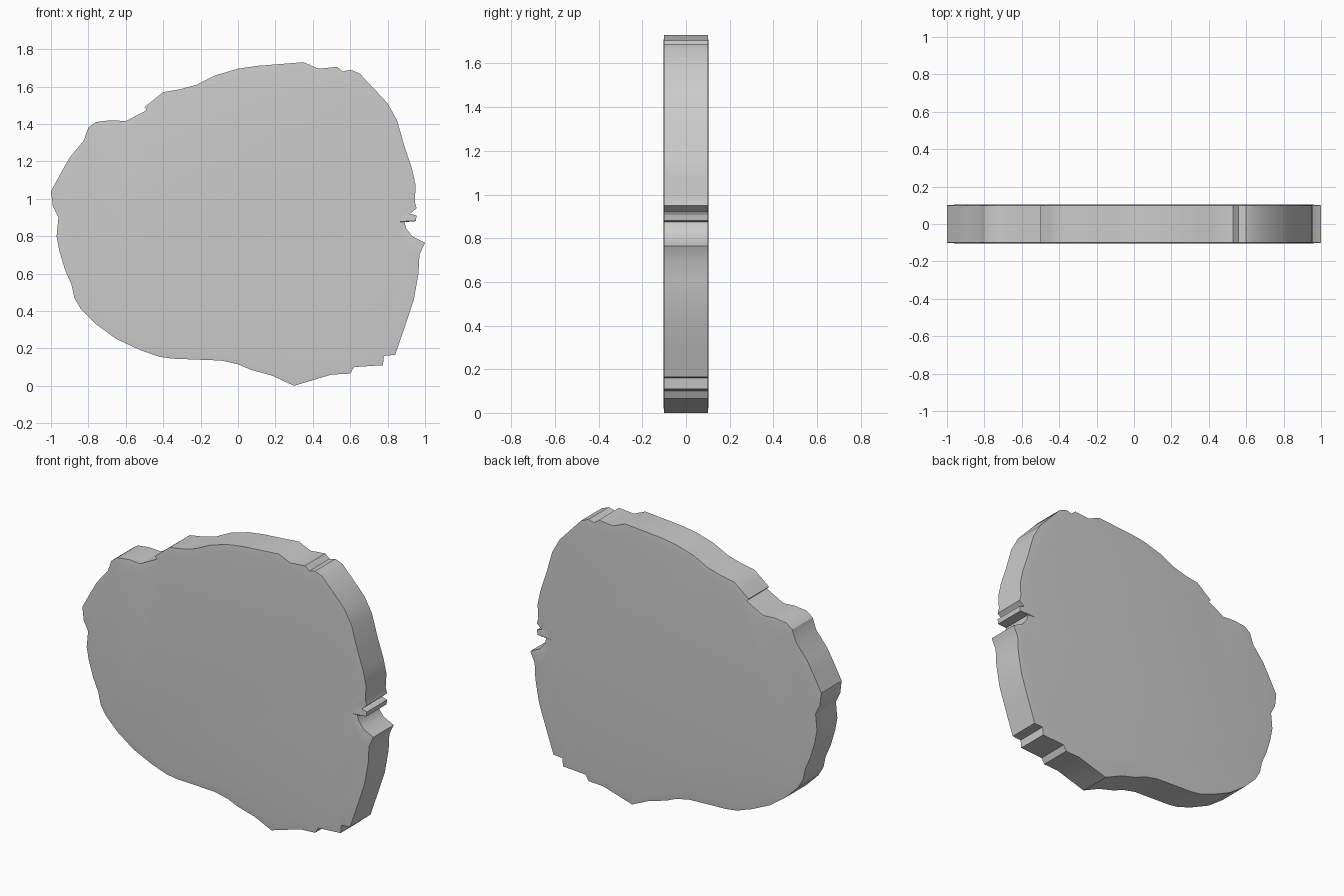
import bpy, bmesh, math

# Outline of the slab in the front view (x, z), running clockwise from the bottom tip
OUTLINE = [
    (0.30, 0.0), (0.18, 0.055), (0.07, 0.085), (0.0, 0.115), (-0.09, 0.135),
    (-0.35, 0.145), (-0.42, 0.155), (-0.52, 0.19), (-0.65, 0.25), (-0.76, 0.33),
    (-0.84, 0.41), (-0.875, 0.47), (-0.89, 0.54), (-0.925, 0.62), (-0.955, 0.72),
    (-0.97, 0.80), (-0.96, 0.90), (-0.99, 0.96), (-1.0, 1.04), (-0.94, 1.15),
    (-0.90, 1.22), (-0.825, 1.31), (-0.80, 1.38), (-0.76, 1.41), (-0.68, 1.42),
    (-0.60, 1.415), (-0.485, 1.475), (-0.50, 1.49), (-0.45, 1.53), (-0.40, 1.57),
    (-0.31, 1.585), (-0.22, 1.61), (-0.12, 1.66), (0.0, 1.695), (0.10, 1.71),
    (0.35, 1.73), (0.43, 1.695), (0.53, 1.705), (0.56, 1.68), (0.60, 1.69),
    (0.65, 1.67), (0.735, 1.58), (0.80, 1.51), (0.85, 1.42), (0.89, 1.28),
    (0.93, 1.16), (0.95, 1.07), (0.945, 0.985), (0.955, 0.95), (0.92, 0.92),
    (0.955, 0.91), (0.95, 0.88), (0.89, 0.875), (0.90, 0.84), (0.93, 0.80),
    (1.0, 0.765), (0.97, 0.70), (0.965, 0.60), (0.94, 0.46), (0.89, 0.31),
    (0.84, 0.165), (0.78, 0.16), (0.775, 0.11), (0.62, 0.10), (0.60, 0.065),
    (0.50, 0.06),
]
CENTRE_Z = 0.88


def ring(bm, scale, y):
    return [bm.verts.new((x * scale, y, CENTRE_Z + (z - CENTRE_Z) * scale))
            for x, z in OUTLINE]


def bridge(bm, a, b):
    n = len(a)
    for i in range(n):
        j = (i + 1) % n
        bm.faces.new((a[i], a[j], b[j], b[i]))


# Slab: rough side wall, with a very slight slope at the rim of both flat faces
bm = bmesh.new()
rings = [ring(bm, s, y) for s, y in
         ((0.95, -0.104), (1.0, -0.1), (1.0, 0.1), (0.95, 0.104))]
for a, b in zip(rings, rings[1:]):
    bridge(bm, a, b)
bm.faces.new(rings[0])
bm.faces.new(rings[-1])
bmesh.ops.recalc_face_normals(bm, faces=bm.faces)

mesh = bpy.data.meshes.new("stone_slab")
bm.to_mesh(mesh)
bm.free()
slab = bpy.data.objects.new("stone_slab", mesh)
bpy.context.collection.objects.link(slab)

# Smooth shading with crisp edges
bpy.context.view_layer.objects.active = slab
slab.select_set(True)
bpy.ops.object.shade_smooth_by_angle(angle=math.radians(30))
